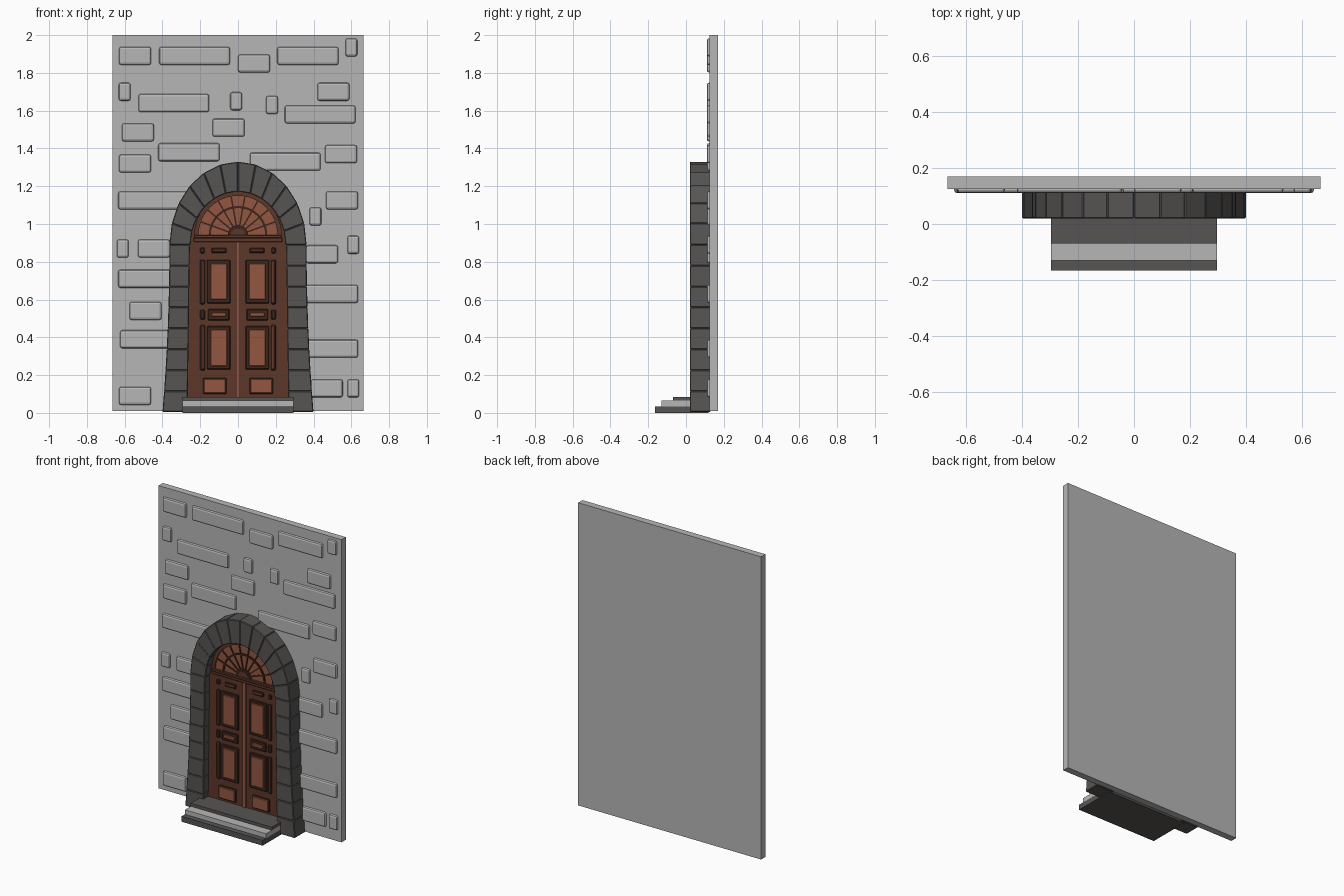
import bpy
import bmesh
from math import cos, sin, pi, radians

cube = bpy.data.objects.get("Cube")
if cube:
    bpy.data.objects.remove(cube, do_unlink=True)


def material(name, r, g, b):
    m = bpy.data.materials.new(name)
    m.use_nodes = True
    m.diffuse_color = (r, g, b, 1)
    bsdf = m.node_tree.nodes["Principled BSDF"]
    bsdf.inputs["Base Color"].default_value = (r, g, b, 1)
    bsdf.inputs["Roughness"].default_value = 0.8
    return m


grey = material("light grey plaster", 0.47, 0.47, 0.47)
stone = material("dark grey stone", 0.095, 0.091, 0.088)
brown = material("brown wood", 0.107, 0.038, 0.023)
light_brown = material("light brown wood", 0.29, 0.093, 0.052)
dark_brown = material("dark brown moulding", 0.047, 0.018, 0.011)


def build(name, mat, outlines, front, back, bevel=0, segments=1):
    """Extrude front-view outlines from y = front to y = back."""
    bm = bmesh.new()
    for pts in outlines:
        a = [bm.verts.new((x, front, z)) for x, z in pts]
        b = [bm.verts.new((x, back, z)) for x, z in pts]
        bm.faces.new(a)
        bm.faces.new(b[::-1])
        for i in range(len(pts)):
            j = (i + 1) % len(pts)
            bm.faces.new((a[j], a[i], b[i], b[j]))
    bmesh.ops.recalc_face_normals(bm, faces=bm.faces)
    mesh = bpy.data.meshes.new(name)
    bm.to_mesh(mesh)
    bm.free()
    mesh.materials.append(mat)
    ob = bpy.data.objects.new(name, mesh)
    bpy.context.collection.objects.link(ob)
    if bevel:
        mod = ob.modifiers.new("Bevel", "BEVEL")
        mod.width = bevel
        mod.segments = segments
    return ob


def rect(x0, x1, z0, z1):
    return [(x0, z0), (x1, z0), (x1, z1), (x0, z1)]


def mirrored(outlines):
    return outlines + [[(-x, z) for x, z in o[::-1]] for o in outlines]


def ellipse(t, a, b, cz):
    return (a * cos(t), cz + b * sin(t))


# Wall slab
build("wall", grey, [rect(-0.665, 0.665, 0.01, 2)], 0.125, 0.17)

# Raised wall bricks: centres grouped by brick width
bricks = {
    0.063: [(.6, 1.935), (-.6, 1.7), (-.01, 1.65), (.18, 1.63), (.41, 1.04),
            (.61, .89), (-.61, .87), (.61, .13)],
    0.17: [(-.545, 1.89), (.085, 1.85), (.505, 1.7), (-.53, 1.485),
           (-.05, 1.51), (-.545, 1.32), (.545, 1.37), (.55, 1.125),
           (-.445, .87), (.445, .84), (-.49, .54), (.47, .13), (-.545, .09)],
    0.325: [(.37, 1.89), (-.26, 1.38)],
    0.375: [(-.23, 1.89), (-.34, 1.64), (.435, 1.58), (.25, 1.33),
            (-.447, 1.125), (-.447, .71), (.448, .63), (-.437, .39),
            (.448, .34)],
}
outlines = []
for w, centres in bricks.items():
    for x, z in centres:
        outlines.append(rect(x - w / 2, x + w / 2, z - 0.048, z + 0.048))
build("wall_bricks", grey, outlines, 0.11, 0.14, 0.012, 2)

# Stone jambs, flaring toward the ground
SPRING = 0.89


def outer_x(z):
    return 0.363 + 0.037 * (1 - z / SPRING) ** 2


def inner_x(z):
    return 0.267 - 0.012 * z / SPRING


courses = 8
jambs = []
for i in range(courses):
    z0, z1 = [0.005 + (SPRING - 0.005) * k / courses for k in (i, i + 1)]
    jambs.append([(inner_x(z0), z0), (outer_x(z0), z0),
                  (outer_x(z1), z1), (inner_x(z1), z1)])
build("jamb_stones", stone, mirrored(jambs), 0.02, 0.13, 0.004)

# Arch stones
count = 12
voussoirs = []
for i in range(count):
    t0, t1 = pi * i / count, pi * (i + 1) / count
    tm = (t0 + t1) / 2
    voussoirs.append([ellipse(t0, 0.363, 0.44, SPRING),
                      ellipse(t1, 0.363, 0.44, SPRING),
                      ellipse(t1, 0.25, 0.28, SPRING),
                      ellipse(tm, 0.25, 0.28, SPRING),
                      ellipse(t0, 0.25, 0.28, SPRING)])
build("arch_stones", stone, voussoirs, 0.02, 0.13, 0.004)

# Steps
for name, mat, y, z0, z1 in (("bottom_step", stone, -0.165, 0, 0.035),
                             ("middle_step", grey, -0.13, 0.035, 0.065),
                             ("top_step", stone, -0.07, 0.065, 0.085)):
    build(name, mat, [rect(-0.295, 0.295, z0, z1)], y, 0.12)

# Door slab filling the opening
arc = [ellipse(pi * i / 24, 0.255, 0.285, SPRING) for i in range(25)]
build("door_slab", brown, [[(-0.27, 0.07), (0.27, 0.07)] + arc], 0.07, 0.13)

# Centre strip and transom
build("centre_strip", light_brown, [rect(-0.011, 0.011, 0.085, 0.91)], 0.062, 0.08)
build("transom", brown, [rect(-0.235, 0.235, 0.905, 0.925)], 0.058, 0.08, 0.003)
build("transom_ledge", brown, [rect(-0.23, 0.23, 0.925, 0.942)], 0.05, 0.08, 0.003)

# Door panels: outer moulding rectangle and inset of the light field
panels = [
    (.06, .14, .847, .873, .008),
    (.04, .165, .58, .81, .019),
    (.045, .16, .49, .55, .019),
    (.04, .165, .23, .46, .019),
    (.06, .185, .1, .185, .005),
    (.175, .2, .575, .81, .006),
    (.175, .2, .225, .465, .006),
]
studs = [rect(.177, .2, .845, .875), rect(.175, .2, .495, .545)]
frames = [rect(a, b, c, d) for a, b, c, d, _ in panels]
fields = [rect(a + e, b - e, c + e, d - e) for a, b, c, d, e in panels]
build("panel_mouldings", dark_brown, mirrored(frames + studs), 0.06, 0.08, 0.004)
build("panel_fields", light_brown, mirrored(fields), 0.054, 0.08, 0.003)

# Fanlight above the transom
FAN = 0.94


def fan(t, s):
    return ellipse(t, 0.225 * s, 0.225 * s, FAN)


def band(s0, s1):
    ts = [pi * i / 24 for i in range(25)]
    return [fan(t, s1) for t in ts] + [fan(t, s0) for t in ts[::-1]]


build("fanlight_panes", light_brown, [[fan(pi * i / 24, 1) for i in range(25)]], 0.066, 0.09)
sectors = 9
spokes = []
for i in range(1, sectors):
    t = pi * i / sectors
    dx, dz = -0.004 * sin(t), 0.004 * cos(t)
    (x0, z0), (x1, z1) = fan(t, 0.18), fan(t, 0.95)
    spokes.append([(x0 - dx, z0 - dz), (x1 - dx, z1 - dz),
                   (x1 + dx, z1 + dz), (x0 + dx, z0 + dz)])
build("fanlight_spokes", dark_brown, spokes, 0.06, 0.08)
build("fanlight_middle_bar", dark_brown, [band(0.64, 0.69)], 0.059, 0.08)
build("fanlight_rim", brown, [band(0.93, 1.03)], 0.058, 0.08)
build("fanlight_hub", dark_brown, [band(0.17, 0.24)], 0.058, 0.08)
hub = [fan(radians(15 * i), 0.17) for i in range(13)]
build("fanlight_hub_centre", brown, [hub], 0.056, 0.08)
